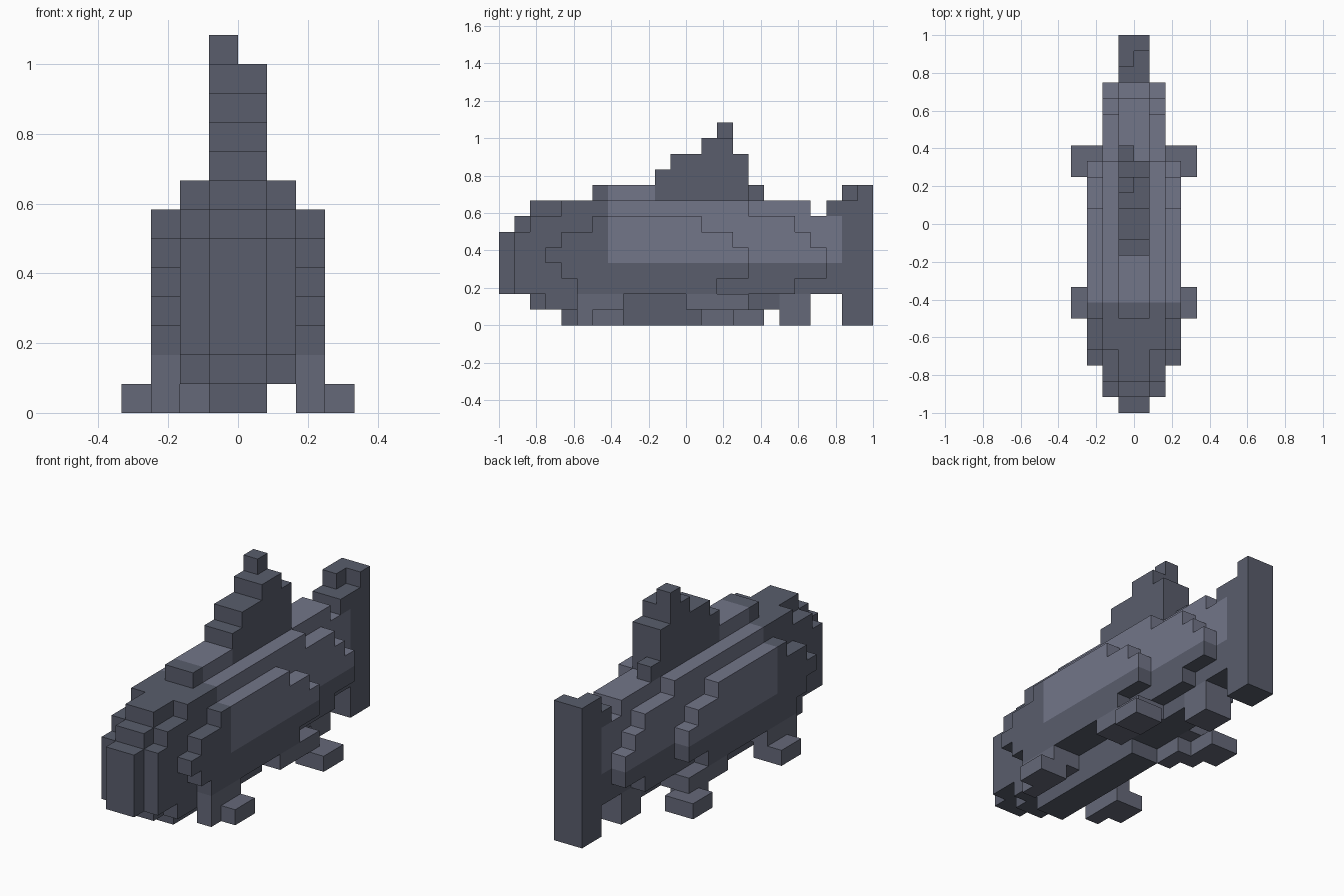
import bpy, bmesh
from mathutils import Vector

if "Cube" in bpy.data.objects:
    bpy.data.objects.remove(bpy.data.objects["Cube"])

U = 1 / 12  # one block
parts, filled = {}, set()


def box(part, x0, x1, y0, y1, z0, z1, mirror=False):
    """Fill a box of blocks, given in whole block units."""
    for a, b in ((x0, x1), (-x1, -x0)) if mirror else ((x0, x1),):
        cells = {(x, y, z) for x in range(a, b) for y in range(y0, y1) for z in range(z0, z1)}
        cells -= filled
        parts.setdefault(part, set()).update(cells)
        filled.update(cells)


def rows(part, x0, x1, z0, spans, mirror=False):
    """Stack one-block-high rows, each with a start and end along y."""
    for i, (a, b) in enumerate(spans):
        box(part, x0, x1, a, b, z0 + i, z0 + i + 1, mirror)


# Body: central slab, then two narrower layers on each side
rows("body_core", -1, 1, 0, [(-8, 1), (-10, 6), (-12, 10), (-12, 10), (-12, 10), (-12, 10), (-11, 10), (-10, 8)])
rows("inner_flanks", 1, 2, 2, [(-11, 7), (-11, 9), (-11, 9), (-11, 8), (-10, 7), (-8, 4)], True)
rows("outer_flanks", 2, 3, 2, [(-7, 2), (-8, 4), (-9, 4), (-8, 3), (-6, 1)], True)
box("inner_flanks", 1, 2, -9, -7, 1, 2, True)

# Dorsal fin with its base ridge and off-centre tip
rows("dorsal_fin", -1, 1, 8, [(-6, 4), (-2, 4), (-1, 4), (1, 3)])
box("dorsal_fin", -1, 0, 2, 3, 12, 13)
box("dorsal_fin", -1, 0, 4, 5, 8, 9)

# Tail fin
box("tail_fin", -1, 1, 10, 12, 0, 8)
box("tail_fin", -1, 1, 9, 10, 7, 8)
box("tail_fin", -1, 1, 11, 12, 8, 9)
box("tail_fin", -1, 0, 10, 11, 8, 9)

# Lower fins
box("front_fins", 1, 3, -7, -4, 1, 2, True)
box("front_fins", 2, 3, -7, -4, 0, 1, True)
box("front_fins", 3, 4, -6, -4, 0, 1, True)
box("rear_fins", 1, 3, 0, 4, 1, 2, True)
box("rear_fins", 2, 4, 3, 5, 0, 1, True)
box("rear_fins", -3, -2, 2, 3, 0, 1)
box("rear_fins", -2, -1, 1, 3, 0, 1)
box("anal_fin", -1, 1, 6, 8, 0, 2)


def material(name, color):
    m = bpy.data.materials.new(name)
    m.diffuse_color = (*color, 1)
    m.use_nodes = True
    m.node_tree.nodes["Principled BSDF"].inputs["Base Color"].default_value = m.diffuse_color
    return m


mats = [material("slate", (0.10, 0.11, 0.15)),
        material("light_slate", (0.17, 0.18, 0.25)),
        material("mid_slate", (0.13, 0.14, 0.19))]


def tone(part, y, z):
    if part in ("front_fins", "rear_fins", "anal_fin"):
        return 2
    if "flanks" in part or part == "body_core":
        return 1 if -5 <= y < 10 and z >= 4 else 0
    return 1 if part == "dorsal_fin" and -5 <= y < -2 and z == 8 else 0


# Turn blocks into outer surfaces only
DIRS = [Vector(d) for d in ((1, 0, 0), (-1, 0, 0), (0, 1, 0), (0, -1, 0), (0, 0, 1), (0, 0, -1))]
for part, cells in parts.items():
    bm = bmesh.new()
    for c in sorted(cells):
        centre = Vector(c) + Vector((0.5, 0.5, 0.5))
        for d in DIRS:
            if tuple(int(v) for v in Vector(c) + d) in filled:
                continue
            a = Vector((d.y, d.z, d.x)) * 0.5
            b = d.cross(a)
            mid = centre + d * 0.5
            f = bm.faces.new([bm.verts.new((mid + s * a + t * b) * U)
                              for s, t in ((-1, -1), (1, -1), (1, 1), (-1, 1))])
            f.material_index = tone(part, c[1], c[2])
    bmesh.ops.remove_doubles(bm, verts=bm.verts, dist=1e-4)
    bmesh.ops.dissolve_limit(bm, angle_limit=0.01, verts=bm.verts, edges=bm.edges, delimit={'MATERIAL'})
    me = bpy.data.meshes.new(part)
    bm.to_mesh(me)
    bm.free()
    for m in mats:
        me.materials.append(m)
    bpy.context.collection.objects.link(bpy.data.objects.new(part, me))
